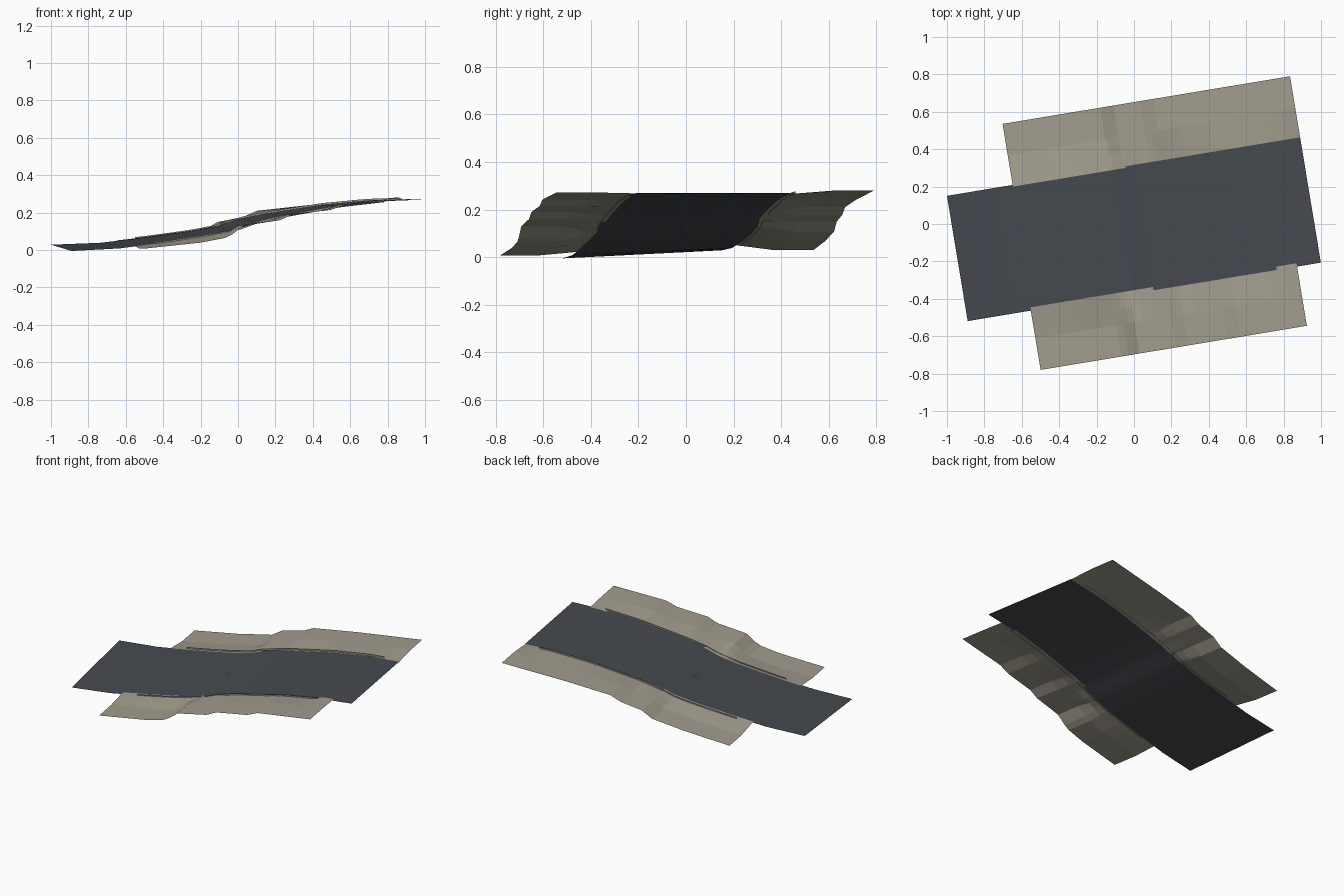
import bpy, bmesh, math

if "Cube" in bpy.data.objects:
    bpy.data.objects.remove(bpy.data.objects["Cube"])

ANG = math.radians(9.4)
C, S = math.cos(ANG), math.sin(ANG)


def material(name, rgb):
    m = bpy.data.materials.new(name)
    m.diffuse_color = (*rgb, 1)
    m.use_nodes = True
    m.node_tree.nodes["Principled BSDF"].inputs["Base Color"].default_value = m.diffuse_color
    return m


ASPHALT = material("dark asphalt", (0.06, 0.069, 0.079))
GRAVEL = material("tan gravel", (0.36, 0.335, 0.27))

# height profiles (distance along the road, height)
ROAD = [(-.962, .012), (-.7, .024), (-.45, .054), (-.2, .09), (-.06, .118),
        (.05, .158), (.2, .188), (.5, .238), (.75, .264), (.952, .27)]
FAR = [(-.606, .03), (-.3, .068), (-.177, .09), (-.076, .107), (-.005, .15),
       (.137, .178), (.208, .21), (.51, .243), (.952, .28)]
NEAR = [(-.62, .008), (-.316, .04), (-.184, .065), (-.144, .085), (-.083, .13),
        (.115, .16), (.18, .19), (.39, .215), (.465, .243), (.823, .272)]


def height(profile, u):
    for (a, za), (b, zb) in zip(profile, profile[1:]):
        if u <= b:
            return za + (zb - za) * (u - a) / (b - a)
    return profile[-1][1]


def road_z(u, v):
    # a slight crossfall at the low end fades out uphill
    tilt = .034 * (.952 - u) / 1.914
    return height(ROAD, u) + tilt * (v + .027) / .68


def sheet(name, us, vs, zfunc, mat):
    """Grid surface along the road; vs are offsets across it."""
    bm = bmesh.new()
    rows = [[bm.verts.new((u * C - v * S, u * S + v * C, zfunc(u, v, i)))
             for i, v in enumerate(vs)] for u in us]
    for r0, r1 in zip(rows, rows[1:]):
        for i in range(len(vs) - 1):
            bm.faces.new((r0[i], r1[i], r1[i + 1], r0[i + 1]))
    me = bpy.data.meshes.new(name)
    bm.to_mesh(me)
    bm.free()
    me.materials.append(mat)
    ob = bpy.data.objects.new(name, me)
    bpy.context.collection.objects.link(ob)
    return ob


def span(a, b, n):
    return [a + (b - a) * i / n for i in range(n + 1)]


# road deck
deck = sheet("road_deck", sorted({u for u, z in ROAD} | set(span(-.962, .952, 24))),
             [-.367, -.027, .312], lambda u, v, i: road_z(u, v), ASPHALT)
deck.data.shade_smooth()


# shoulders: match the road at the inner edge, stepped terrain at the outer edge
def shoulder(name, profile, inner, outer, over):
    def z(u, v, i):
        t = (v - inner) / (outer - inner)
        base = road_z(u, inner) + (.003 if over(u) else -.003)
        k = min(1, t * 2)
        return base * (1 - k) + height(profile, u) * k
    us = sorted({u for u, _ in profile} | set(span(profile[0][0], profile[-1][0], 20)))
    sheet(name, us, span(inner, outer, 4), z, GRAVEL)


shoulder("far_shoulder", FAR, .303, .643, lambda u: u < -.0)
shoulder("near_shoulder", NEAR, -.349, -.688, lambda u: u < .05 or u > .7)

# thin upright kerb edges beside the road
for name, a, b, v in (("far_kerb", -.505, .845, .327), ("near_kerb", -.508, .73, -.373)):
    sheet(name, span(a, b, 16), [v, v],
          lambda u, v, i: road_z(u, v) - .004 + .012 * i, GRAVEL)

# small upright fin under the deck centre
sheet("deck_underside_fin", span(-.1, .1, 4), [-.01, -.01],
      lambda u, v, i: road_z(u, v) - .004 * (1 - i), GRAVEL)
